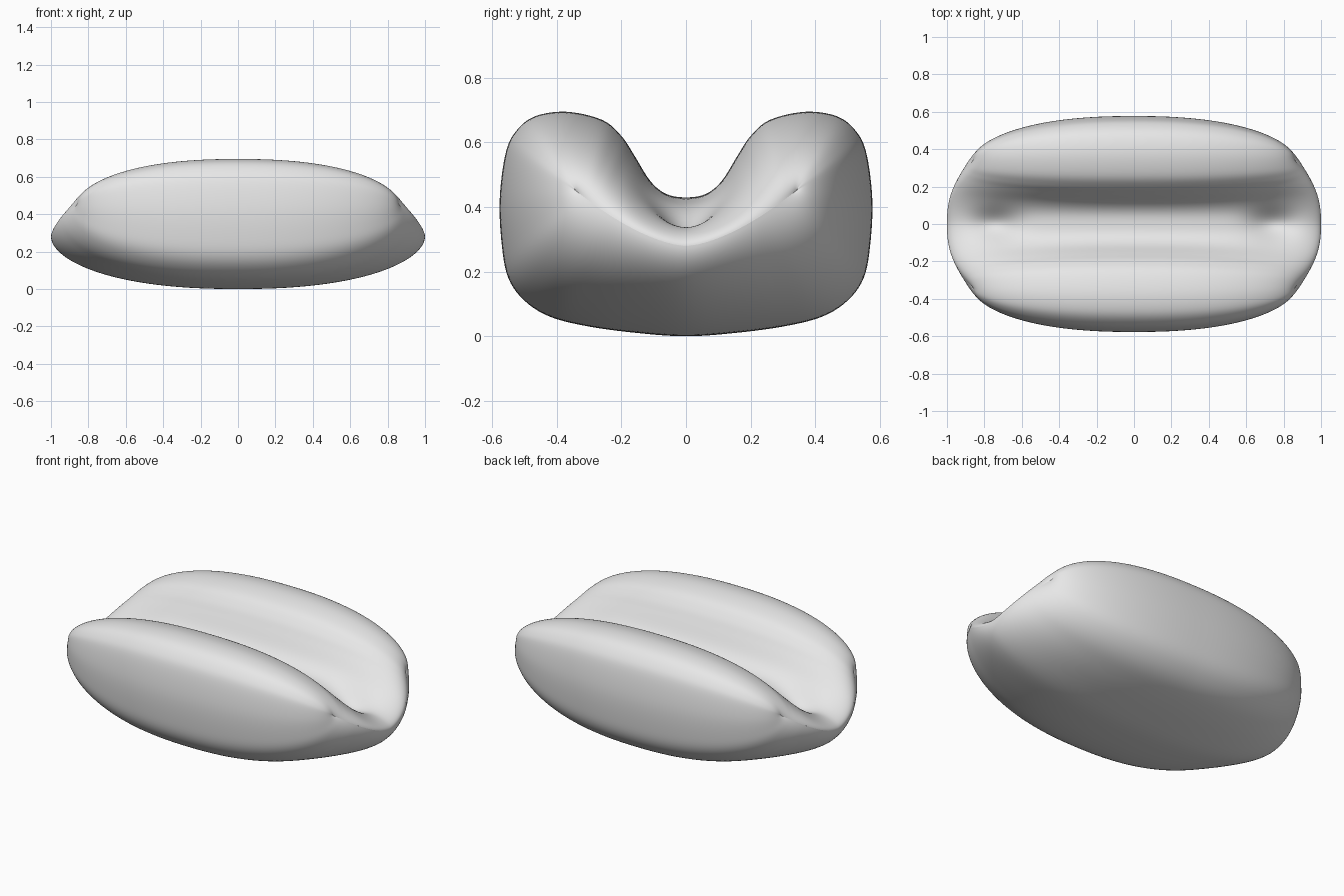
import bpy
import bmesh
import math

default_cube = bpy.data.objects.get("Cube")
if default_cube:
    bpy.data.objects.remove(default_cube, do_unlink=True)

# Half of the middle section, from the underside round the lobe to the groove:
# y, z and the y at which that point meets the curved ridge at each end
HALF_SECTION = [
    (0, 0, 0), (.15, .01, .12), (.3, .03, .21), (.42, .06, .26),
    (.5, .11, .29), (.55, .18, .31), (.57, .28, .325), (.577, .42, .335),
    (.56, .56, .34), (.53, .63, .34), (.47, .68, .34), (.37, .695, .335),
    (.26, .67, .315), (.2, .62, .29), (.16, .56, .25), (.11, .48, .17),
    (.06, .44, .09), (0, .43, 0),
]
GROOVE_START = 12
STEPS_PER_POINT = 5
ROWS = 96


def mirrored(point):
    return (-point[0], point[1], -point[2])


def spline(a, b, c, d, t):
    """Smooth curve from b to c, with a and d as its neighbours."""
    return tuple(
        q + t * (r - p + t * (2 * p - 5 * q + 4 * r - s + t * (3 * (q - r) + s - p))) / 2
        for p, q, r, s in zip(a, b, c, d)
    )


def closed_section():
    """Full smooth section, each sample tagged when it lies in the groove."""
    points = HALF_SECTION + [mirrored(p) for p in HALF_SECTION[-2:0:-1]]
    count = len(points)
    half = len(HALF_SECTION) - 1
    samples = []
    for i in range(count):
        around = [points[(i + k) % count] for k in (-1, 0, 1, 2)]
        in_groove = abs(i - half) <= half - GROOVE_START
        for step in range(STEPS_PER_POINT):
            samples.append((spline(*around, step / STEPS_PER_POINT), in_groove))
    return samples


def surface_point(sample, angle):
    """Sweep one section sample towards the ridge at the end."""
    (y, z, ridge_y), in_groove = sample
    along = math.sin(angle)
    fullness = max(0, 1 - abs(along) ** 2.3) ** .53
    spread = abs(ridge_y) / .34
    ridge_z = .28 + .17 * spread ** 1.6
    x = along * (1 - .14 * spread ** 2.5)
    new_y = ridge_y + (y - ridge_y) * fullness
    new_z = ridge_z + (z - ridge_z) * fullness
    # Small hollow behind the lip at each end of the groove
    if in_groove:
        hollow = math.exp(-((abs(x) - .74) / .12) ** 2)
        new_z -= .06 * hollow * math.exp(-(new_y / .08) ** 2)
    return (x, new_y, new_z)


def build_body():
    section = closed_section()
    bm = bmesh.new()
    rows = []
    for row in range(ROWS + 1):
        angle = math.pi * (row / ROWS - .5)
        rows.append([bm.verts.new(surface_point(s, angle)) for s in section])
    for near, far in zip(rows, rows[1:]):
        for j in range(len(section)):
            k = (j + 1) % len(section)
            bm.faces.new((near[j], near[k], far[k], far[j]))
    for face in bm.faces:
        face.smooth = True
    mesh = bpy.data.meshes.new("grooved_bun")
    bm.to_mesh(mesh)
    bm.free()
    body = bpy.data.objects.new("grooved_bun", mesh)
    bpy.context.collection.objects.link(body)
    return body


# Single pale grey colour
material = bpy.data.materials.new("pale_grey")
material.use_nodes = True
colour = (.8, .8, .8, 1)
material.diffuse_color = colour
for node in material.node_tree.nodes:
    if node.type == "BSDF_PRINCIPLED":
        node.inputs["Base Color"].default_value = colour

build_body().data.materials.append(material)
